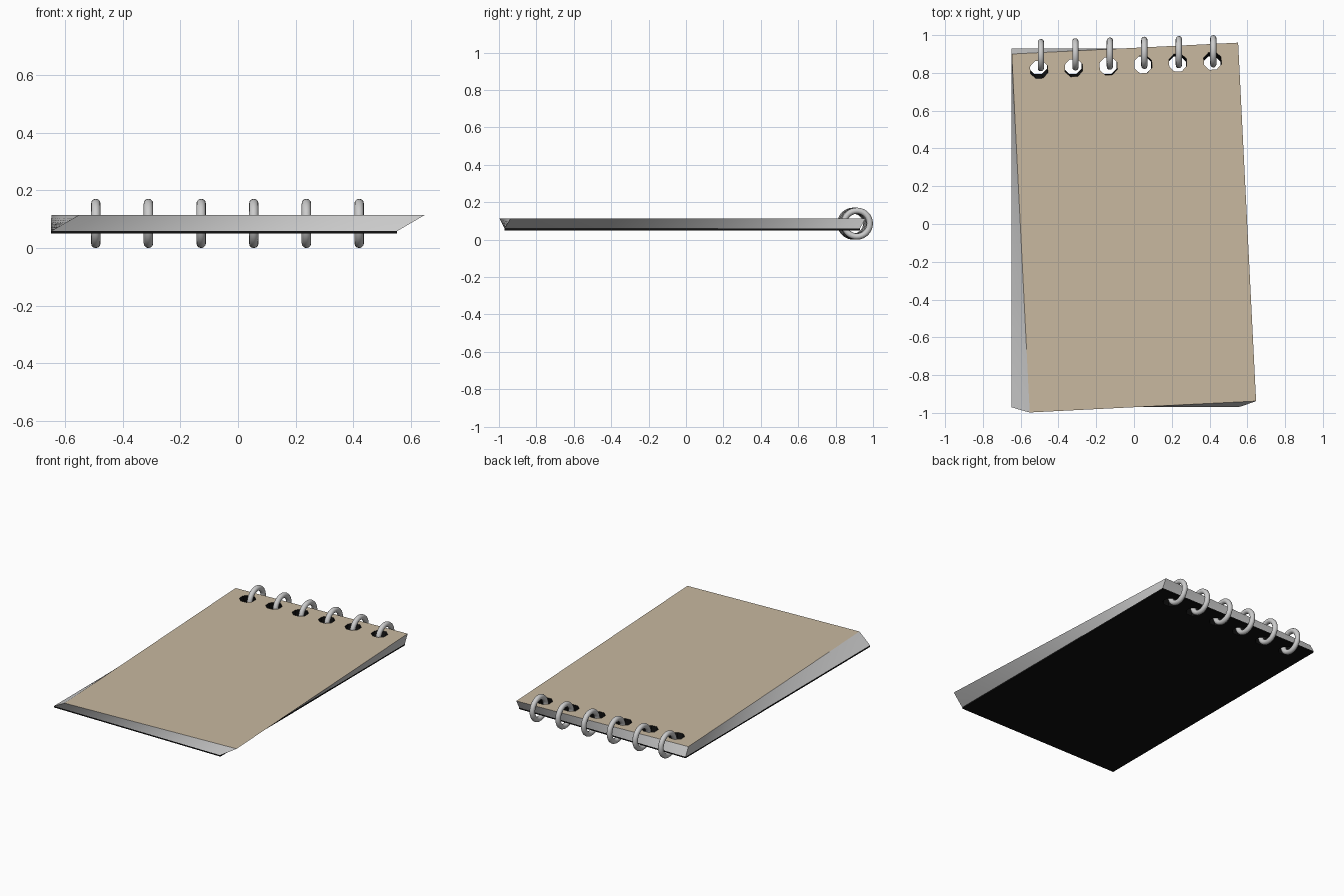
import bpy, bmesh, math
from mathutils import Vector

if "Cube" in bpy.data.objects:
    bpy.data.objects.remove(bpy.data.objects["Cube"])

PIVOT = Vector((-0.048, 0.93))          # middle of the bound edge
TWIST = math.radians(2.87)
W, L = 1.2, 1.9
Z_BASE, Z_PAGES, Z_TOP = 0.05, 0.059, 0.114
LEVELS = 8


def material(name, rgb):
    m = bpy.data.materials.new(name)
    m.diffuse_color = (*rgb, 1)
    m.use_nodes = True
    m.node_tree.nodes["Principled BSDF"].inputs["Base Color"].default_value = m.diffuse_color
    return m


BLACK = material("black_card", (0.005, 0.005, 0.005))
TAN = material("tan_card", (0.58, 0.48, 0.35))


def outline():
    """Subdivided page rectangle, counter-clockwise, relative to the pivot."""
    c = [(-W/2, -L), (W/2, -L), (W/2, 0), (-W/2, 0)]
    pts = []
    for i in range(4):
        a, b = Vector(c[i]), Vector(c[(i + 1) % 4])
        n = 16 if i % 2 == 0 else 24
        pts += [a.lerp(b, k / n) for k in range(n)]
    return pts


def hole(i):
    """Octagonal punch hole, clockwise so its wall faces inward."""
    cx = -0.46 + i * 0.184
    return [Vector((cx + 0.05 * math.cos(-k * math.pi / 4 + math.pi / 8),
                    -0.09 + 0.05 * math.sin(-k * math.pi / 4 + math.pi / 8)))
            for k in range(8)]


HOLES = [hole(i) for i in range(6)]


def place(p, z, t):
    a = TWIST * t
    return (PIVOT.x + p.x * math.cos(a) - p.y * math.sin(a),
            PIVOT.y + p.x * math.sin(a) + p.y * math.cos(a), z)


def finish(bm, name, mat=None, smooth=False):
    me = bpy.data.meshes.new(name)
    bm.to_mesh(me)
    bm.free()
    ob = bpy.data.objects.new(name, me)
    bpy.context.collection.objects.link(ob)
    if mat:
        me.materials.append(mat)
    if smooth:
        bpy.ops.object.select_all(action='DESELECT')
        ob.select_set(True)
        bpy.context.view_layer.objects.active = ob
        bpy.ops.object.shade_smooth_by_angle(angle=math.radians(25))
    return ob


def wall(bm, loop, levels):
    """Loft a closed loop through (z, twist) levels."""
    rows = [[bm.verts.new(place(p, z, t)) for p in loop] for z, t in levels]
    n = len(loop)
    for lo, hi in zip(rows, rows[1:]):
        for k in range(n):
            bm.faces.new((lo[k], lo[(k + 1) % n], hi[(k + 1) % n], hi[k]))


def punched_sheet(bm, z, t, up):
    """Flat sheet with the six holes."""
    edges = []
    for loop in [outline()] + HOLES:
        vs = [bm.verts.new(place(p, z, t)) for p in loop]
        edges += [bm.edges.new((vs[k], vs[(k + 1) % len(vs)])) for k in range(len(vs))]
    res = bmesh.ops.triangle_fill(bm, use_beauty=True, use_dissolve=False, edges=edges)
    for f in res["geom"]:
        if isinstance(f, bmesh.types.BMFace):
            f.normal_update()
            if f.normal.z * up < 0:
                f.normal_flip()


stack = [(Z_PAGES + (Z_TOP - Z_PAGES) * i / LEVELS, i / LEVELS) for i in range(LEVELS + 1)]

# fanned page block
bm = bmesh.new()
wall(bm, outline(), stack)
finish(bm, "page_block", smooth=True)

# dark bores of the punched holes
bm = bmesh.new()
for h in HOLES:
    wall(bm, h, [(Z_BASE, 0)] + stack)
finish(bm, "hole_bores", BLACK)

# top cover
bm = bmesh.new()
punched_sheet(bm, Z_TOP, 1, 1)
finish(bm, "top_cover", TAN)

# bottom cover
bm = bmesh.new()
punched_sheet(bm, Z_BASE, 0, -1)
punched_sheet(bm, Z_PAGES, 0, 1)
wall(bm, outline(), [(Z_BASE, 0), (Z_PAGES, 0)])
finish(bm, "bottom_cover", BLACK)

# binder rings
for i in range(6):
    bpy.ops.mesh.primitive_torus_add(
        major_radius=0.069, minor_radius=0.0165, major_segments=32, minor_segments=12,
        location=(-0.493 + i * 0.1826, 0.894 + i * 0.004, 0.0855),
        rotation=(0, math.pi / 2, 0))
    ring = bpy.context.object
    ring.name = f"binder_ring_{i + 1}"
    bpy.ops.object.shade_smooth()
